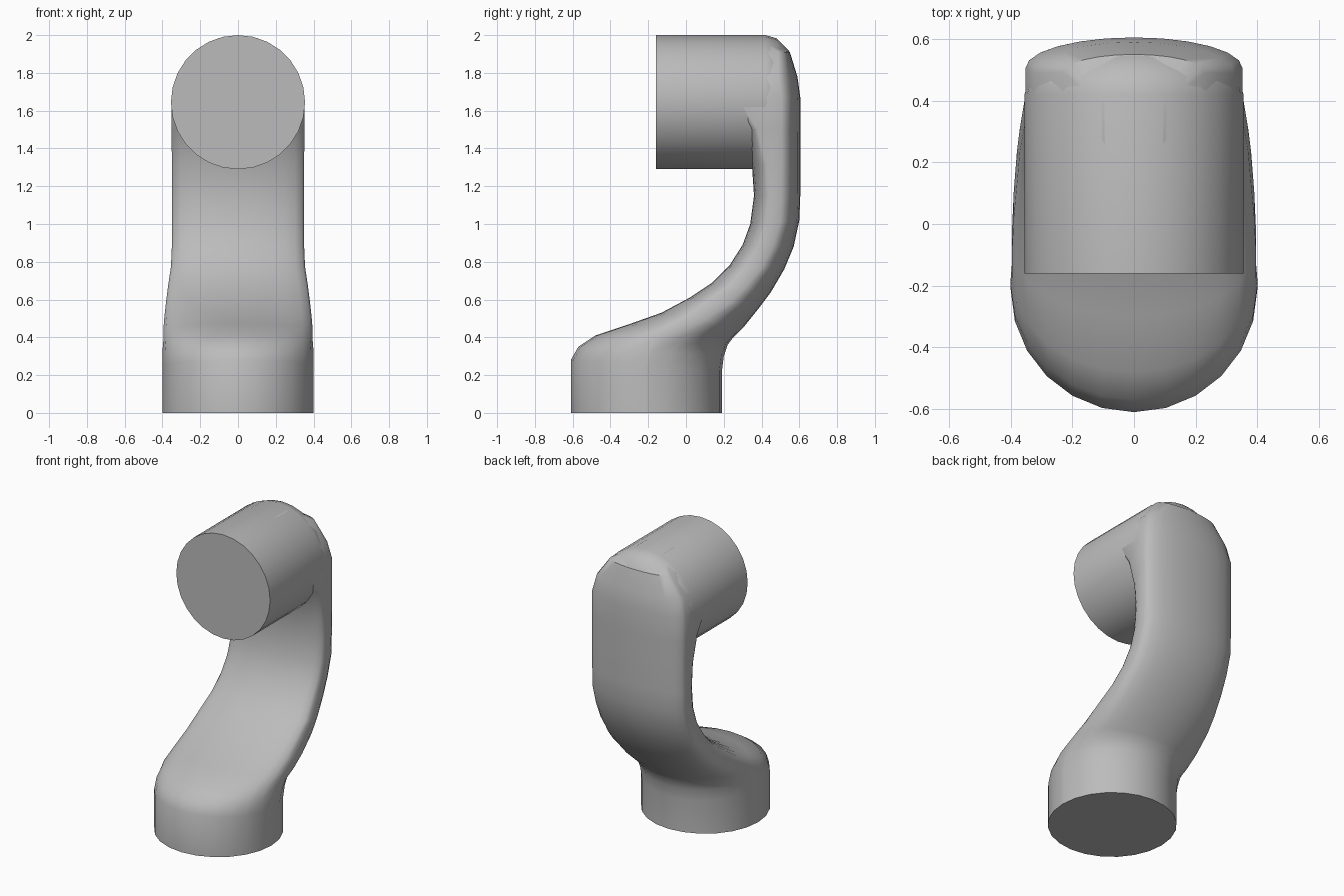
import bpy, bmesh
from math import sin, cos, pi, radians
from mathutils import Vector

cube = bpy.data.objects.get("Cube")
if cube:
    bpy.data.objects.remove(cube)

grey = bpy.data.materials.new("light_grey")
grey.use_nodes = True
colour = (0.5, 0.5, 0.5, 1)
grey.diffuse_color = colour
grey.node_tree.nodes["Principled BSDF"].inputs["Base Color"].default_value = colour


def skin(name, rings):
    """Join closed rings of points into a capped, smooth skin."""
    bm = bmesh.new()
    loops = [[bm.verts.new(p) for p in ring] for ring in rings]
    count = len(loops[0])
    for a, b in zip(loops, loops[1:]):
        for i in range(count):
            j = (i + 1) % count
            bm.faces.new((a[i], a[j], b[j], b[i]))
    bm.faces.new(loops[0])
    bm.faces.new(loops[-1])
    bmesh.ops.remove_doubles(bm, verts=bm.verts, dist=0.0005)
    bmesh.ops.recalc_face_normals(bm, faces=bm.faces)
    mesh = bpy.data.meshes.new(name)
    bm.to_mesh(mesh)
    bm.free()
    mesh.materials.append(grey)
    obj = bpy.data.objects.new(name, mesh)
    bpy.context.collection.objects.link(obj)
    bpy.ops.object.select_all(action="DESELECT")
    obj.select_set(True)
    bpy.context.view_layer.objects.active = obj
    bpy.ops.object.shade_smooth_by_angle(angle=radians(40))
    return obj


def section(fy, fz, by, bz, width, front_bulge, back_bulge, half=12):
    """Cross-section from a front point to a back point, rounded on both sides."""
    front, back = Vector((0, fy, fz)), Vector((0, by, bz))
    along = (back - front).normalized()
    ring = []
    for centre, bulge, start in ((front + along * front_bulge, -front_bulge, -pi / 2),
                                 (back - along * back_bulge, back_bulge, pi / 2)):
        for i in range(half + 1):
            a = start + pi * i / half
            ring.append(centre + along * (bulge * abs(cos(a))) + Vector((width * sin(a), 0, 0)))
    return ring


# Round foot flowing into the curved arm: front y, z, back y, z, half width, bulges
arm = [
    (-.61, 0, .19, 0, .40, .399, .399),
    (-.61, .28, .19, .22, .40, .399, .399),
    (-.57, .35, .20, .30, .40, .37, .38),
    (-.48, .41, .22, .36, .395, .31, .34),
    (-.30, .47, .25, .40, .395, .22, .26),
    (-.13, .53, .31, .46, .39, .15, .21),
    (.02, .61, .39, .56, .38, .11, .16),
    (.14, .69, .45, .64, .37, .10, .14),
    (.23, .78, .52, .76, .355, .09, .12),
    (.30, .89, .57, .88, .35, .09, .11),
    (.34, 1.0, .60, 1.02, .35, .09, .10),
    (.36, 1.15, .605, 1.15, .35, .08, .10),
    (.35, 1.30, .605, 1.35, .35, .08, .10),
    (.30, 1.50, .605, 1.50, .352, .08, .10),
    (.20, 1.65, .605, 1.67, .352, .08, .10),
    (.20, 1.78, .59, 1.78, .325, .08, .10),
    (.20, 1.91, .55, 1.91, .23, .08, .06),
    (.20, 1.985, .43, 1.985, .10, .08, .04),
]
skin("curved_arm", [section(*s) for s in arm])

# Horizontal barrel at the top, with a domed back end
barrel = [(-.16, .355), (.42, .355), (.48, .338), (.545, .272), (.585, .15), (.6, .03)]
skin("top_barrel", [[(r * sin(2 * pi * i / 28), y, 1.645 + r * cos(2 * pi * i / 28))
                     for i in range(28)] for y, r in barrel])
